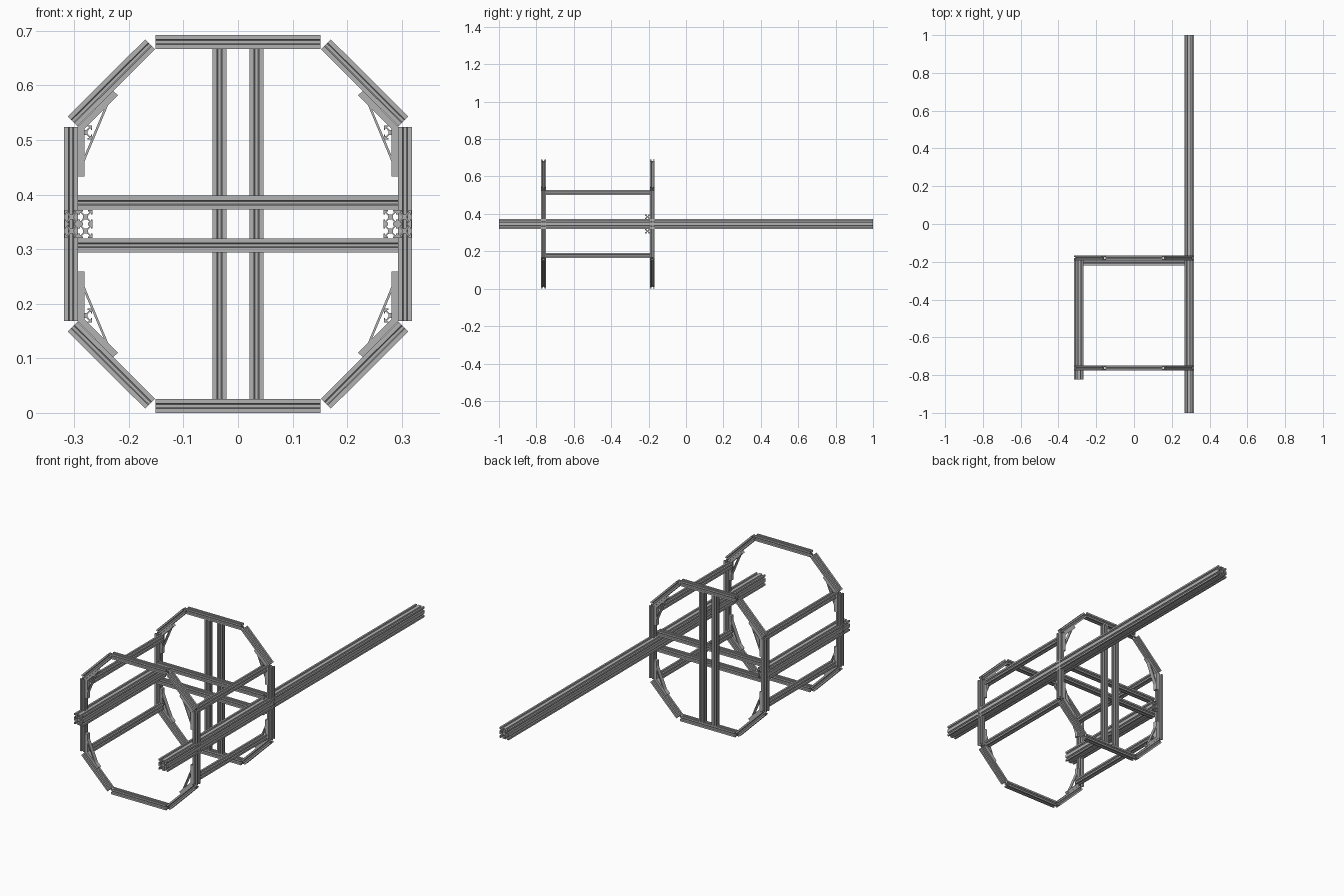
import bpy, bmesh
from mathutils import Vector

cube = bpy.data.objects.get("Cube")
if cube:
    bpy.data.objects.remove(cube)

GREY = (0.45, 0.45, 0.45, 1)
metal = bpy.data.materials.new("aluminium_grey")
metal.use_nodes = True
metal.diffuse_color = GREY
metal.node_tree.nodes["Principled BSDF"].inputs["Base Color"].default_value = GREY

W = 0.0257          # width of one slotted bar
MID = 0.346         # height of the frame's middle
FRONT, REAR = -0.762, -0.18

# One side of the slotted cross-section, turned four times
SIDE = [(1, -.34), (.8, -.34), (.8, -.56), (.7, -.56), (.36, -.2)]
SIDE += [(x, -y) for x, y in reversed(SIDE)] + [(1, 1)]


def slot_profile(cx=0, cy=0):
    pts = []
    side = SIDE
    for _ in range(4):
        pts += [(cx + x * W / 2, cy + y * W / 2) for x, y in side]
        side = [(-y, x) for x, y in side]
    return pts


def extrude(name, outlines, start, end, side):
    """Sweep flat outlines straight from start to end."""
    start, end, u = Vector(start), Vector(end), Vector(side).normalized()
    v = (end - start).normalized().cross(u)
    bm = bmesh.new()
    for pts in outlines:
        face = bm.faces.new([bm.verts.new(start + u * a + v * b) for a, b in pts])
        new = bmesh.ops.extrude_face_region(bm, geom=[face])["geom"]
        bmesh.ops.translate(bm, vec=end - start,
                            verts=[g for g in new if isinstance(g, bmesh.types.BMVert)])
    bmesh.ops.recalc_face_normals(bm, faces=bm.faces[:])
    mesh = bpy.data.meshes.new(name)
    bm.to_mesh(mesh)
    bm.free()
    mesh.materials.append(metal)
    obj = bpy.data.objects.new(name, mesh)
    bpy.context.collection.objects.link(obj)


def bar(name, start, end, side=(0, 1, 0)):
    extrude(name, [slot_profile()], start, end, side)


def rail(name, x, y0, y1):
    h = W / 2
    cells = [slot_profile(a, b) for a in (-h, h) for b in (-h, h)]
    extrude(name, cells, (x, y0, MID), (x, y1, MID), (1, 0, 0))


# Corner bracket outline (from centre, height above middle) and its brace
BRACKET = [(.294, .087), (.281, .087), (.281, .175), (.220, .236), (.229, .244), (.294, .178)]
BRACE = [(.283, .121), (.283, .110), (.237, .220), (.243, .216)]

# Two octagonal rings
for label, y in (("front", FRONT), ("rear", REAR)):
    for s, where in ((1, "top"), (-1, "bottom")):
        z = MID + s * (MID - W / 2)
        bar(f"{label}_ring_{where}", (-.151, y, z), (.151, y, z))
        for t, hand in ((1, "left"), (-1, "right")):
            bar(f"{label}_ring_diagonal_{where}_{hand}",
                (t * .161, y, MID + s * .329), (t * .303, y, MID + s * .188))
            outlines = [[(t * a, -(s * b)) for a, b in shape] for shape in (BRACKET, BRACE)]
            extrude(f"{label}_bracket_{where}_{hand}", outlines,
                    (0, y - .01, MID), (0, y + .01, MID), (1, 0, 0))
    for t, hand in ((1, "left"), (-1, "right")):
        bar(f"{label}_ring_side_{hand}", (t * .306, y, MID - .178), (t * .306, y, MID + .178))

# Bars joining the two rings
for t, hand in ((1, "left"), (-1, "right")):
    for s, where in ((1, "upper"), (-1, "lower")):
        z = MID + s * .168
        bar(f"joining_bar_{where}_{hand}", (t * .28, FRONT + W / 2, z),
            (t * .28, REAR - W / 2, z), (1, 0, 0))

# Rear uprights and the crossbars in front of them
for t, hand in ((1, "left"), (-1, "right")):
    bar(f"rear_upright_{hand}", (t * .034, REAR, W), (t * .034, REAR, 2 * MID - W))
for s, where in ((1, "upper"), (-1, "lower")):
    z = MID + s * .039
    bar(f"crossbar_{where}", (-.293, REAR - W, z), (.293, REAR - W, z))

# Heavy double-width rails
rail("long_rail_left", .292, -1, 1)
rail("short_rail_right", -.292, -.823, REAR)
